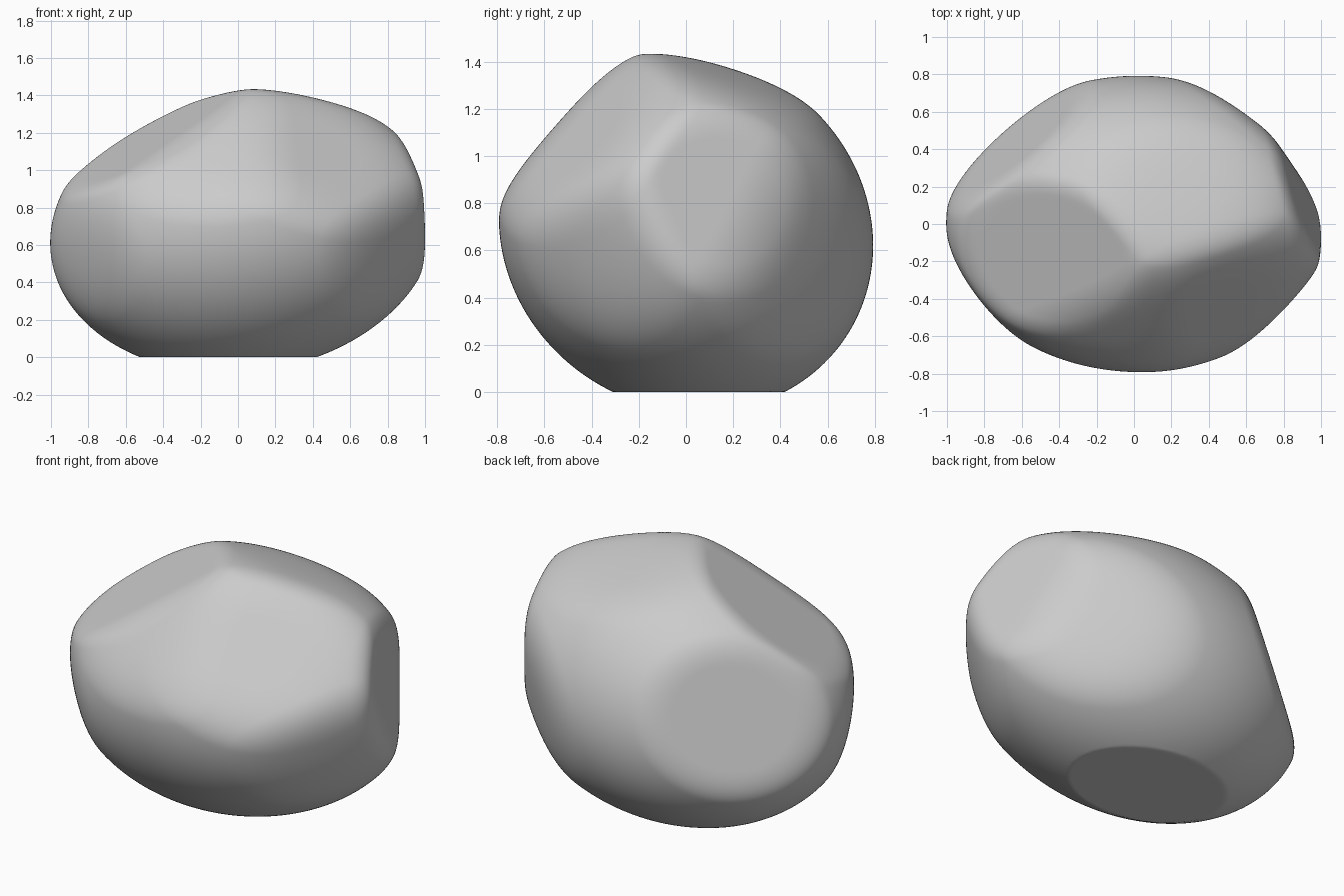
import bpy, bmesh
from mathutils import Vector

cube = bpy.data.objects.get("Cube")
if cube:
    bpy.data.objects.remove(cube, do_unlink=True)

CENTRE = Vector((0.03, 0, 0.68))
RADII = Vector((1.03, 0.79, 0.765))
LEAN_X, LEAN_Y = 0.12, -0.08   # sideways drift of the body per unit of height

# Worn faces: outward direction, a point on the face, softness of its rim
FACES = [
    ((-0.48, -0.24, 0.84), (-0.4, -0.12, 1.205), 0.06),  # large upper scoop
    ((1, 0.33, 0.18), (0.91, 0.14, 0.80), 0.06),         # end face
    ((-0.64, 0.72, 0.27), (-0.705, 0.455, 0.50), 0.08),  # rear corner
    ((0.36, -0.68, 0.64), (0.31, -0.52, 1.085), 0.18),   # front shoulder
    ((-0.10, -0.75, 0.65), (-0.05, -0.51, 1.18), 0.18),  # front brow
    ((0.12, 0.30, 0.95), (0, 0.2, 1.375), 0.14),         # sloping top
    ((0.62, 0.74, -0.15), (0.61, 0.555, 0.60), 0.18),    # lower rear
    ((0.75, -0.60, -0.25), (0.80, -0.44, 0.60), 0.16),   # lower front
    ((-0.75, -0.60, -0.20), (-0.82, -0.43, 0.60), 0.12), # front corner
    ((0, 0, -1), (0, 0, 0), 0.001),                      # flat base
]


def soft_max(a, b, k):
    h = max(k - abs(a - b), 0) / k
    return max(a, b) + h * h * k / 4


def radius(d):
    """Distance from the centre to the stone's surface along d."""
    g = Vector(((d.x - LEAN_X * d.z) / RADII.x,
                (d.y - LEAN_Y * d.z) / RADII.y,
                d.z / RADII.z)).length
    for normal, point, k in FACES:
        n = Vector(normal)
        g = soft_max(g, n.dot(d) / n.dot(Vector(point) - CENTRE), k)
    return 1 / g


# Stone body: a leaning ellipsoid worn down by the faces
bm = bmesh.new()
bmesh.ops.create_icosphere(bm, subdivisions=7, radius=1)
for v in bm.verts:
    d = v.co.normalized()
    v.co = CENTRE + d * radius(d)

mesh = bpy.data.meshes.new("stone")
bm.to_mesh(mesh)
bm.free()
stone = bpy.data.objects.new("stone", mesh)
bpy.context.collection.objects.link(stone)

# Stone grey
grey = bpy.data.materials.new("stone grey")
grey.use_nodes = True
colour = (0.6, 0.6, 0.6, 1)
grey.diffuse_color = colour
grey.node_tree.nodes["Principled BSDF"].inputs["Base Color"].default_value = colour
mesh.materials.append(grey)

bpy.context.view_layer.objects.active = stone
stone.select_set(True)
bpy.ops.object.shade_smooth_by_angle(angle=0.5)
